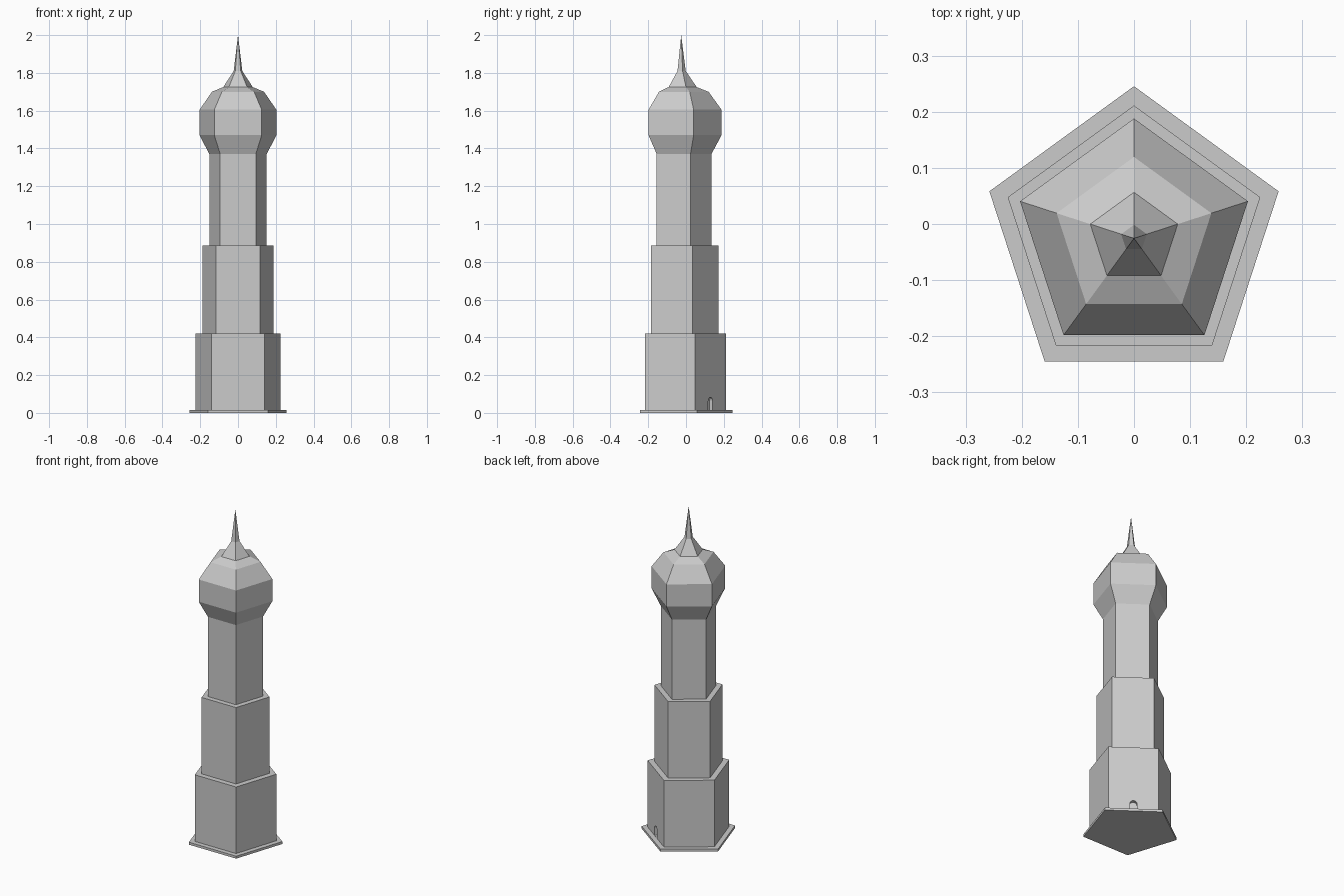
import bpy, bmesh, math
from mathutils import Matrix, Vector

if "Cube" in bpy.data.objects:
    bpy.data.objects.remove(bpy.data.objects["Cube"])

SIDES = 5
CY = -0.0255  # pentagon centre, so that the bounding box is centred


def obj_from_bmesh(name, bm):
    bmesh.ops.recalc_face_normals(bm, faces=bm.faces)
    me = bpy.data.meshes.new(name)
    bm.to_mesh(me)
    bm.free()
    ob = bpy.data.objects.new(name, me)
    bpy.context.collection.objects.link(ob)
    return ob


def pentagon_stack(name, profile):
    """Closed five-sided solid from (radius, height) rings; radius 0 is a tip."""
    bm = bmesh.new()
    rings = []
    for r, z in profile:
        angles = [math.pi / 2 + 2 * math.pi * i / SIDES for i in range(SIDES)]
        if r == 0:
            rings.append([bm.verts.new((0, CY, z))])
        else:
            rings.append([bm.verts.new((r * math.cos(a), CY + r * math.sin(a), z))
                          for a in angles])
    for lo, hi in zip(rings, rings[1:]):
        for i in range(SIDES):
            j = (i + 1) % SIDES
            if len(hi) == 1:
                bm.faces.new((lo[i], lo[j], hi[0]))
            else:
                bm.faces.new((lo[i], lo[j], hi[j], hi[i]))
    bm.faces.new(rings[0])
    if len(rings[-1]) > 1:
        bm.faces.new(rings[-1])
    return obj_from_bmesh(name, bm)


# Stepped shaft on its thin footing
R1 = 0.2366
shaft = pentagon_stack("tower_shaft", [
    (0.271, 0), (0.271, 0.015), (R1, 0.015), (R1, 0.42),
    (0.197, 0.42), (0.197, 0.885), (0.16, 0.885), (0.16, 1.37)])

# Bulging lantern room with its roof
pentagon_stack("lantern_dome", [
    (0.16, 1.37), (0.2135, 1.47), (0.2135, 1.605), (0.145, 1.70), (0.082, 1.725)])

# Needle spire
pentagon_stack("spire", [(0.082, 1.725), (0.024, 1.81), (0, 2.0)])

# Arched doorway cutter on the back right wall
w, spring, bottom, depth = 0.02, 0.062, 0.016, 0.02
outline = [(-w, bottom), (w, bottom)]
outline += [(w * math.cos(math.pi * i / 8), spring + w * math.sin(math.pi * i / 8))
            for i in range(9)]
bm = bmesh.new()
face = bm.faces.new([bm.verts.new((-depth, x, z)) for x, z in outline])
ext = bmesh.ops.extrude_face_region(bm, geom=[face])
bmesh.ops.translate(bm, vec=Vector((2 * depth, 0, 0)),
                    verts=[v for v in ext["geom"] if isinstance(v, bmesh.types.BMVert)])
wall = R1 * math.cos(math.pi / SIDES)
bm.transform(Matrix.Translation((0, CY, 0)) @ Matrix.Rotation(math.radians(54), 4, 'Z')
             @ Matrix.Translation((wall, 0, 0)))
cutter = obj_from_bmesh("doorway_cutter", bm)
cutter.hide_render = True
cutter.display_type = 'WIRE'
cut = shaft.modifiers.new("doorway", 'BOOLEAN')
cut.operation = 'DIFFERENCE'
cut.solver = 'EXACT'
cut.object = cutter
